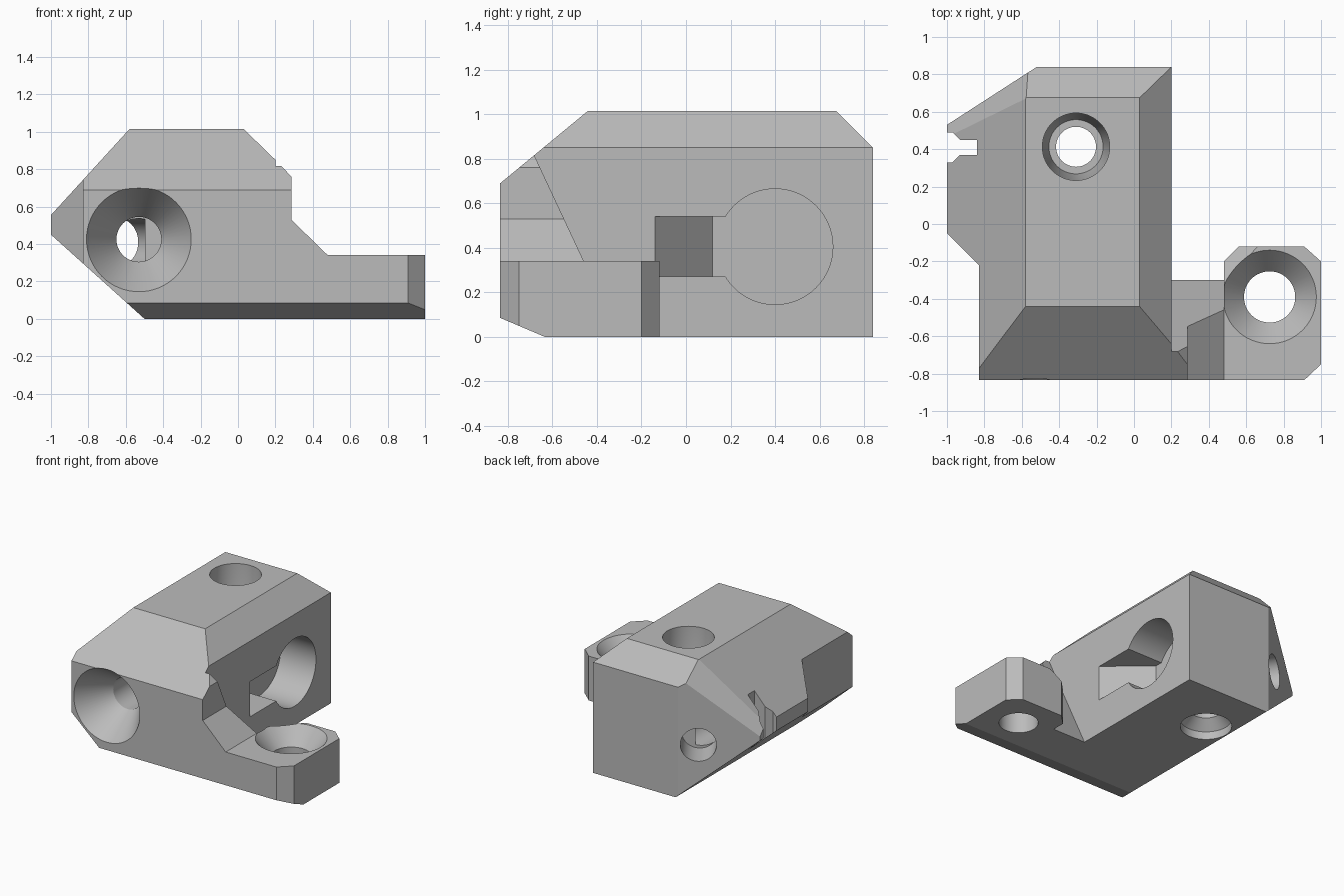
import bpy
import bmesh
from mathutils import Vector

cube = bpy.data.objects.get("Cube")
if cube:
    bpy.data.objects.remove(cube, do_unlink=True)

FRONT, BACK = -0.835, 0.84

grey = bpy.data.materials.new("plain grey")
grey.use_nodes = True
grey.diffuse_color = (0.5, 0.5, 0.5, 1)
grey.node_tree.nodes["Principled BSDF"].inputs["Base Color"].default_value = (0.5, 0.5, 0.5, 1)


def prism(outline, low, high, axis):
    """Extrude an outline along y (points are x, z) or z (points are x, y)."""
    bm = bmesh.new()
    place = (lambda a, b: (a, low, b)) if axis == "y" else (lambda a, b: (a, b, low))
    face = bm.faces.new([bm.verts.new(place(a, b)) for a, b in outline])
    moved = bmesh.ops.extrude_face_region(bm, geom=[face])["geom"]
    step = Vector((0, high - low, 0) if axis == "y" else (0, 0, high - low))
    bmesh.ops.translate(bm, vec=step, verts=[v for v in moved if isinstance(v, bmesh.types.BMVert)])
    bmesh.ops.recalc_face_normals(bm, faces=bm.faces)
    return bm


def slice_off(bm, point, normal):
    """Remove everything on the normal's side of a plane and cap the cut."""
    cut = bmesh.ops.bisect_plane(bm, geom=bm.verts[:] + bm.edges[:] + bm.faces[:], dist=1e-5,
                                 plane_co=point, plane_no=normal, clear_outer=True)["geom_cut"]
    edges = [e for e in cut if isinstance(e, bmesh.types.BMEdge) and e.is_boundary]
    if edges:
        bmesh.ops.edgenet_fill(bm, edges=edges)
    bmesh.ops.recalc_face_normals(bm, faces=bm.faces)


def slice_front(bm):
    slice_off(bm, (0, FRONT, 0.69), (0, -0.33, 0.40))
    slice_off(bm, (0, FRONT, 0.085), (0, -0.085, -0.20))


def make(name, bm):
    mesh = bpy.data.meshes.new(name)
    bm.to_mesh(mesh)
    bm.free()
    mesh.materials.append(grey)
    obj = bpy.data.objects.new(name, mesh)
    bpy.context.collection.objects.link(obj)
    return obj


def turned(name, rings, origin, direction):
    """Round tool: rings are (radius, distance along the direction)."""
    bm = bmesh.new()
    points = [(0, rings[0][1])] + rings + [(0, rings[-1][1])]
    verts = [bm.verts.new((r, 0, d)) for r, d in points]
    edges = [bm.edges.new(pair) for pair in zip(verts, verts[1:])]
    bmesh.ops.spin(bm, geom=verts + edges, cent=(0, 0, 0), axis=(0, 0, 1),
                   angle=6.283185307, steps=64)
    bmesh.ops.remove_doubles(bm, verts=bm.verts, dist=1e-4)
    bmesh.ops.recalc_face_normals(bm, faces=bm.faces)
    spin = Vector(direction).to_track_quat("Z", "Y").to_matrix()
    bmesh.ops.rotate(bm, verts=bm.verts, matrix=spin)
    bmesh.ops.translate(bm, verts=bm.verts, vec=origin)
    return make(name, bm)


def combine(target, tool, operation):
    mod = target.modifiers.new(tool.name, "BOOLEAN")
    mod.operation, mod.solver, mod.object = operation, "EXACT", tool
    bpy.context.view_layer.objects.active = target
    bpy.ops.object.modifier_apply(modifier=mod.name)
    bpy.data.objects.remove(tool, do_unlink=True)


# Main block with chamfered ends and corner
bm = prism([(-0.5, 0), (0.2, 0), (0.2, 0.85), (0.03, 1.015), (-0.58, 1.015), (-1, 0.555), (-1, 0.45)],
           FRONT, BACK, "y")
slice_front(bm)
slice_off(bm, (0, BACK, 0.85), (0, 1, 1))
slice_off(bm, (-0.52, BACK, 0), (-0.31, 0.48, 0))
slice_off(bm, (-0.58, 0.67, 1.015), (-0.087, 0.059, 0.053))
block = make("mounting_block", bm)

# Gusset leaning against the side of the block
bm = prism([(0, 0), (0.6, 0), (0.6, 0.34), (0.48, 0.34), (0.285, 0.53), (0.285, 0.76),
            (0.23, 0.82), (0, 0.82)], FRONT, 0, "y")
slice_off(bm, (0, -0.30, 0), (0, 0.47, 0.22))
slice_front(bm)
combine(block, make("gusset", bm), "UNION")

# Screw tab
bm = prism([(0.48, FRONT), (0.91, FRONT), (1, -0.75), (1, -0.20), (0.91, -0.12), (0.56, -0.12),
            (0.48, -0.20)], 0, 0.34, "z")
slice_front(bm)
slice_off(bm, (0.48, -0.32, 0.34), (-0.74, 0.67, 1.2))
combine(block, make("screw_tab", bm), "UNION")

# Relief on the left nose and the flared notch
relief = prism([(-1.2, -1), (-0.83, -1), (-0.83, -0.22), (-1, -0.05), (-1.2, 0.15)], -0.1, 1.2, "z")
combine(block, make("nose_relief", relief), "DIFFERENCE")
notch = prism([(-1.1, 0.33), (-0.97, 0.33), (-0.93, 0.37), (-0.84, 0.37), (-0.84, 0.45),
               (-0.93, 0.45), (-0.97, 0.49), (-1.1, 0.49)], -0.1, 1.2, "z")
combine(block, make("nose_notch", notch), "DIFFERENCE")

# Keyhole pocket with a ramped slot
slot = prism([(0.3, -0.14), (0.2, -0.14), (-0.1, 0.12), (-0.1, 0.40), (0.3, 0.40)], 0.27, 0.54, "z")
pocket = make("pocket_slot", slot)
combine(pocket, turned("pocket_round", [(0.26, 0), (0.26, 0.4)], (-0.1, 0.40, 0.405), (1, 0, 0)), "UNION")
combine(block, pocket, "DIFFERENCE")

# Screw holes
holes = [
    ("front_hole", [(0.31, -0.05), (0.28, 0), (0.12, 0.25), (0.12, 1.43)],
     (-0.53, FRONT, 0.425), (0, 1, 0)),
    ("corner_hole", [(0.126, -0.1), (0.126, 0.22)], (-0.64, 0.764, 0.41), (0.54, -0.84, 0)),
    ("upright_hole", [(0.18, -0.1), (0.18, 0.06), (0.107, 0.13), (0.107, 0.55), (0.145, 0.55),
                      (0.18, 0.8), (0.18, 1.2)], (-0.31, 0.413, 0), (0, 0, 1)),
    ("tab_hole", [(0.137, -0.1), (0.137, 0.21), (0.25, 0.34), (0.25, 0.6)],
     (0.725, -0.39, 0), (0, 0, 1)),
]
for hole in holes:
    combine(block, turned(*hole), "DIFFERENCE")

# Smooth bores, crisp edges
bpy.ops.object.select_all(action="DESELECT")
block.select_set(True)
bpy.context.view_layer.objects.active = block
bpy.ops.object.shade_smooth_by_angle(angle=0.35)
